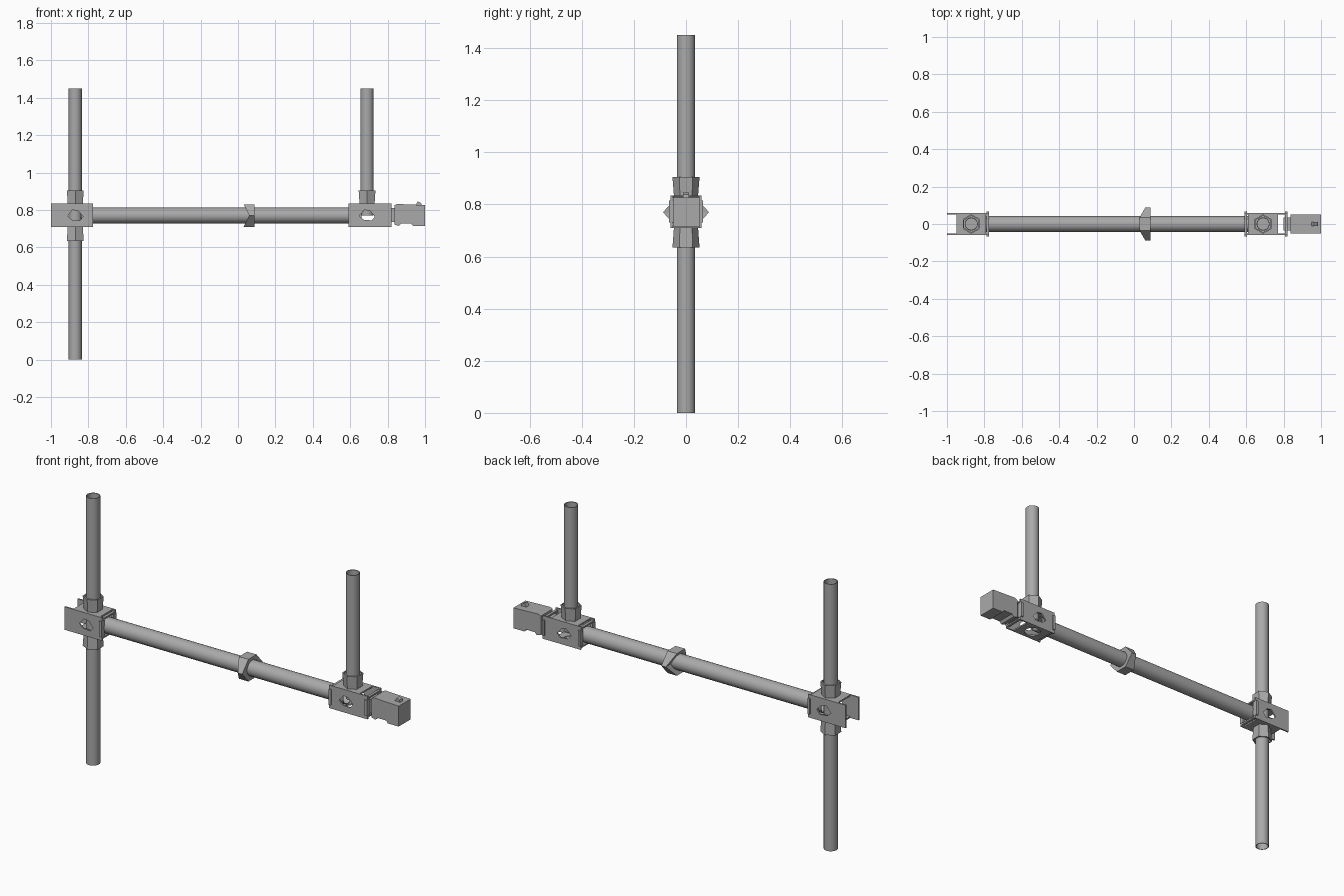
import bpy
import bmesh
import math
from mathutils import Matrix, Vector

cube = bpy.data.objects.get("Cube")
if cube:
    bpy.data.objects.remove(cube, do_unlink=True)

grey = bpy.data.materials.new("steel grey")
grey.use_nodes = True
grey.diffuse_color = (0.4, 0.4, 0.4, 1)
grey.node_tree.nodes["Principled BSDF"].inputs["Base Color"].default_value = (0.4, 0.4, 0.4, 1)

AXIS = 0.77           # height of the horizontal rail
LEFT, RIGHT = -0.87, 0.69
HALF_Y = 0.06
BOTTOM, TOP = 0.71, 0.835


def finish(name, bm, smooth=False):
    bmesh.ops.recalc_face_normals(bm, faces=bm.faces)
    mesh = bpy.data.meshes.new(name)
    bm.to_mesh(mesh)
    bm.free()
    obj = bpy.data.objects.new(name, mesh)
    bpy.context.collection.objects.link(obj)
    mesh.materials.append(grey)
    if smooth:
        bpy.ops.object.select_all(action='DESELECT')
        obj.select_set(True)
        bpy.context.view_layer.objects.active = obj
        bpy.ops.object.shade_smooth_by_angle()
    return obj


def add_box(bm, x, y, z):
    """Box between the low and high values on each axis."""
    middle = Vector([(a + b) / 2 for a, b in (x, y, z)])
    size = [b - a for a, b in (x, y, z)]
    bmesh.ops.create_cube(bm, size=1,
                          matrix=Matrix.Translation(middle) @ Matrix.Diagonal((*size, 1)))


def prism(bm, points, y0, y1):
    """Extrude an x-z outline along y."""
    face = bm.faces.new([bm.verts.new((x, y0, z)) for x, z in points])
    extruded = bmesh.ops.extrude_face_region(bm, geom=[face])["geom"]
    verts = [v for v in extruded if isinstance(v, bmesh.types.BMVert)]
    bmesh.ops.translate(bm, verts=verts, vec=(0, y1 - y0, 0))


def tube(name, start, end, radius, wall=0.004):
    """Open pipe with a real wall thickness."""
    start, end = Vector(start), Vector(end)
    turn = (end - start).to_track_quat('Z', 'Y').to_matrix().to_4x4()
    bm = bmesh.new()
    rings = []
    sides = 24
    for r, z in ((radius, 0), (radius, 1), (radius - wall, 1), (radius - wall, 0)):
        angles = [math.tau * i / sides for i in range(sides)]
        rings.append([bm.verts.new((r * math.cos(a), r * math.sin(a), z * (end - start).length))
                      for a in angles])
    for k in range(4):
        a, b = rings[k], rings[(k + 1) % 4]
        for i in range(sides):
            j = (i + 1) % sides
            bm.faces.new((a[i], a[j], b[j], b[i]))
    bm.transform(Matrix.Translation(start) @ turn)
    return finish(name, bm, True)


def nut(name, x, z0, z1, r0, r1):
    """Hexagonal collar, slightly flared away from the housing."""
    bm = bmesh.new()
    bmesh.ops.create_cone(bm, cap_ends=True, segments=6, radius1=r0, radius2=r1,
                          depth=z1 - z0, matrix=Matrix.Translation((x, 0, (z0 + z1) / 2)))
    caps = [f for f in bm.faces if len(f.verts) == 6]
    bmesh.ops.inset_region(bm, faces=caps, thickness=0.008)
    bmesh.ops.delete(bm, geom=caps, context='FACES')
    return finish(name, bm)


def cut(target, cutter):
    cutter.hide_render = True
    cutter.hide_set(True)
    mod = target.modifiers.new("opening", 'BOOLEAN')
    mod.operation = 'DIFFERENCE'
    mod.object = cutter
    mod.solver = 'EXACT'


def housing(side, cx, x0, x1, through):
    """Clamp box: two cheeks, top and bottom plates, and end ribs."""
    t = 0.008
    hole = [(-0.042, -0.002), (-0.015, 0.03), (0.015, 0.026), (0.042, -0.005),
            (0.025, -0.026), (-0.02, -0.022)]
    for label, s in (("front", -1), ("back", 1)):
        bm = bmesh.new()
        add_box(bm, (x0, x1), sorted((s * HALF_Y, s * (HALF_Y - t))), (BOTTOM, TOP))
        cheek = finish(f"{side}_{label}_cheek", bm)
        bm = bmesh.new()
        prism(bm, [(cx + x, AXIS + z) for x, z in hole], s * HALF_Y - 0.03, s * HALF_Y + 0.03)
        cut(cheek, finish(f"{side}_{label}_cutter", bm))
    for label, z in (("top", TOP - t), ("bottom", BOTTOM)):
        bm = bmesh.new()
        add_box(bm, (cx - 0.08, cx + 0.08), (-HALF_Y + t, HALF_Y - t), (z, z + t))
        plate = finish(f"{side}_{label}_plate", bm)
        if label == "bottom" and not through:
            bm = bmesh.new()
            bmesh.ops.create_cone(bm, cap_ends=True, segments=24, radius1=0.042, radius2=0.042,
                                  depth=0.1, matrix=Matrix.Translation((cx, 0, z)))
            cut(plate, finish(f"{side}_socket_cutter", bm))
    bm = bmesh.new()
    ends = [x1 - 0.014] if through else [x0, x1 - 0.014]
    for x in ends:
        for z in (BOTTOM + t, TOP - 2 * t):
            add_box(bm, (x, x + 0.014), (-HALF_Y + t, HALF_Y - t), (z, z + t))
        for s in (-1, 1):
            add_box(bm, (x, x + 0.014), sorted((s * 0.066, s * 0.04)), (BOTTOM + 0.02, TOP - 0.02))
    finish(f"{side}_end_ribs", bm)


# Poles and rail
tube("left_pole", (LEFT, 0, 0), (LEFT, 0, 1.45), 0.035)
tube("right_pole", (RIGHT, 0, AXIS), (RIGHT, 0, 1.45), 0.035)
tube("horizontal_rail", (-0.84, 0, AXIS), (0.66, 0, AXIS), 0.042)

# Clamp housings and collars
housing("left", LEFT, -1, -0.775, True)
housing("right", RIGHT, 0.59, 0.82, False)
nut("left_upper_nut", LEFT, TOP - 0.005, 0.905, 0.046, 0.052)
nut("left_lower_nut", LEFT, 0.635, BOTTOM + 0.005, 0.052, 0.046)
nut("right_upper_nut", RIGHT, TOP - 0.005, 0.905, 0.046, 0.052)

# Winged coupling in the middle of the rail
bm = bmesh.new()
outline = [(0.088, 0, 0.06), (0.035, 0.06, 0.03), (-0.035, 0.06, 0.03),
           (-0.088, 0, 0.06), (-0.035, -0.06, 0.03), (0.035, -0.06, 0.03)]
near = [bm.verts.new((x, y, AXIS + z)) for y, z, x in outline]
far = [bm.verts.new((0.087, y, AXIS + z)) for y, z, x in outline]
near_hub = bm.verts.new((0.062, 0, AXIS))
far_hub = bm.verts.new((0.08, 0, AXIS))
for i in range(6):
    j = (i + 1) % 6
    bm.faces.new((near[i], near[j], far[j], far[i]))
    bm.faces.new((near[j], near[i], near_hub))
    bm.faces.new((far[i], far[j], far_hub))
finish("rail_coupling", bm)

# Plug at the right end, notched below
bm = bmesh.new()
prism(bm, [(0.836, 0.722), (0.86, 0.715), (0.872, 0.728), (0.925, 0.728), (0.935, 0.715),
           (1, 0.715), (1, 0.826), (0.85, 0.832), (0.836, 0.825)], -0.05, 0.052)
finish("end_plug", bm)

bm = bmesh.new()
add_box(bm, (0.80, 0.84), (-0.035, 0.035), (0.735, 0.81))
finish("plug_neck", bm)

bm = bmesh.new()
prism(bm, [(0.945, 0.82), (0.985, 0.82), (0.978, 0.838), (0.962, 0.846)], -0.012, 0.012)
finish("plug_latch", bm)
